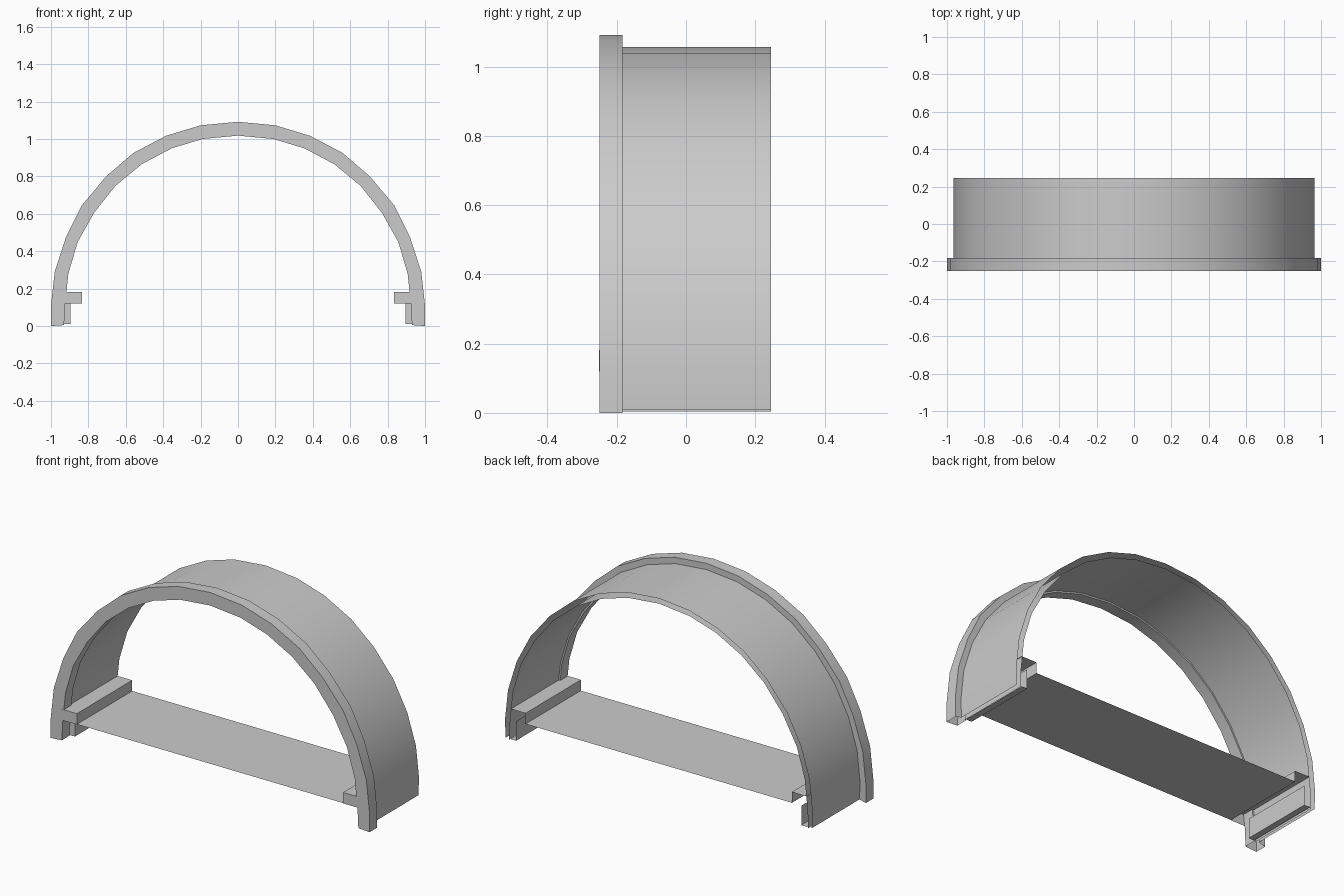
import bpy, bmesh

if "Cube" in bpy.data.objects:
    bpy.data.objects.remove(bpy.data.objects["Cube"])

# Half profiles (x, z) from the foot up to the crown
OUTER = [(1.0, 0.0), (1.0, 0.11), (0.98, 0.29), (0.92, 0.475), (0.835, 0.645),
         (0.705, 0.80), (0.56, 0.925), (0.385, 1.017), (0.20, 1.073), (0.0, 1.092)]
INNER = [(0.93, 0.005), (0.925, 0.11), (0.907, 0.28), (0.858, 0.447), (0.77, 0.605),
         (0.655, 0.75), (0.515, 0.865), (0.355, 0.95), (0.19, 1.0), (0.0, 1.018)]
FRONT, STEP, BACK = -0.25, -0.183, 0.245


def blend(t):
    """Half profile between the inner (t=0) and outer (t=1) curves."""
    return [(a + (c - a) * t, b + (d - b) * t) for (a, b), (c, d) in zip(INNER, OUTER)]


def rail(half, y):
    full = half + [(-x, z) for x, z in reversed(half[:-1])]
    return [(x, y, z) for x, z in full]


def make_object(name, bm):
    bmesh.ops.recalc_face_normals(bm, faces=bm.faces[:])
    mesh = bpy.data.meshes.new(name)
    bm.to_mesh(mesh)
    bm.free()
    obj = bpy.data.objects.new(name, mesh)
    bpy.context.collection.objects.link(obj)
    return obj


def skin(name, rails):
    """Bridge neighbouring rails of points into strips of quads."""
    bm = bmesh.new()
    rows = [[bm.verts.new(p) for p in r] for r in rails]
    for a, b in zip(rows, rows[1:]):
        for i in range(len(a) - 1):
            bm.faces.new((a[i], a[i + 1], b[i + 1], b[i]))
    return make_object(name, bm)


def open_box(name, lo, hi, open_sides):
    """Box without the faces that point along the given directions."""
    bm = bmesh.new()
    bmesh.ops.create_cube(bm, size=1)
    bm.normal_update()
    gone = [f for f in bm.faces
            if tuple(round(c) for c in f.normal) in open_sides]
    bmesh.ops.delete(bm, geom=gone, context='FACES')
    for v in bm.verts:
        v.co = [(a + b) / 2 + c * (b - a) for a, b, c in zip(lo, hi, v.co)]
    obj = make_object(name, bm)
    mirror = obj.modifiers.new("mirror", 'MIRROR')
    mirror.use_mirror_merge = False
    return obj


# Arch as one folded skin: outer shell, raised front rim, inner lining
shell, lining = blend(0.52), blend(0.12)
shell[0] = (0.96, 0.01)
arch = skin("arch", [rail(shell, BACK), rail(shell, STEP),
                     rail(OUTER, STEP), rail(OUTER, FRONT),
                     rail(INNER, FRONT), rail(INNER, STEP),
                     rail(lining, STEP), rail(lining, BACK)])
bpy.context.view_layer.objects.active = arch
arch.select_set(True)
bpy.ops.object.shade_smooth_by_angle(angle=0.5)

# Side ledges and the foot plates under them, open where they meet other parts
open_box("side_ledge", (0.835, FRONT - 0.001, 0.12), (0.93, BACK, 0.182),
         {(0, 0, -1), (0, 1, 0), (1, 0, 0)})
open_box("foot_plate", (0.895, STEP, 0.01), (0.93, BACK, 0.12),
         {(0, 0, 1), (0, 1, 0), (1, 0, 0)})

# Flat floor sheet between the ledges
skin("floor_sheet", [[(-0.835, y, 0.121), (0.835, y, 0.121)] for y in (FRONT, BACK)])
